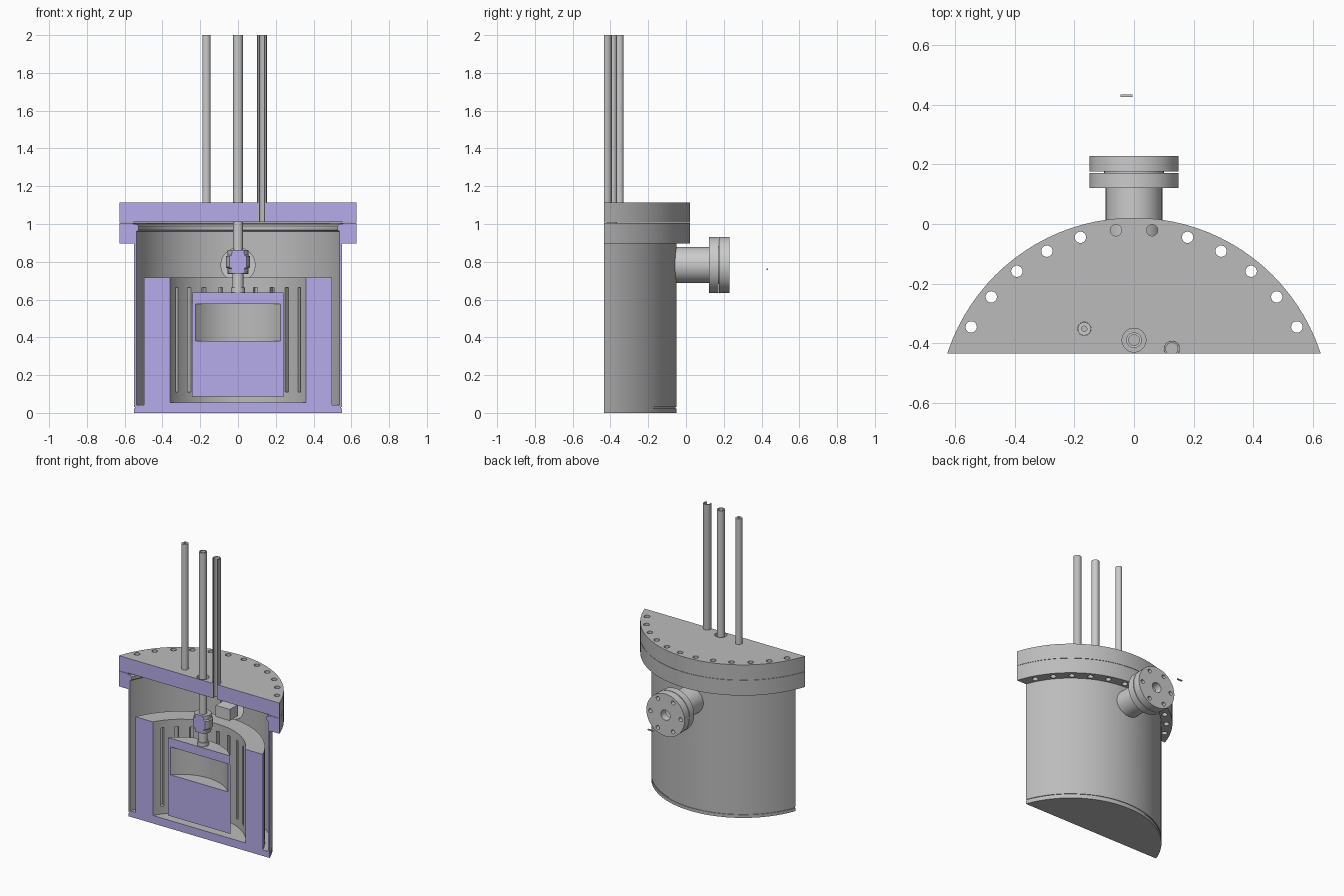
import bpy, bmesh, math
from mathutils import Matrix, Vector

if "Cube" in bpy.data.objects:
    bpy.data.objects.remove(bpy.data.objects["Cube"])

CUT_Y = -0.434          # section plane
AXIS = (0, -0.638)      # vessel axis
PORT_Z = 0.783

section_mat = bpy.data.materials.new("section_face")
section_mat.diffuse_color = (0.47, 0.41, 0.82, 1)
section_mat.use_nodes = True
section_mat.node_tree.nodes["Principled BSDF"].inputs["Base Color"].default_value = section_mat.diffuse_color
steel = bpy.data.materials.new("plain_grey")
steel.diffuse_color = (0.5, 0.5, 0.5, 1)
steel.use_nodes = True
steel.node_tree.nodes["Principled BSDF"].inputs["Base Color"].default_value = steel.diffuse_color


def finish(bm, name):
    bmesh.ops.recalc_face_normals(bm, faces=bm.faces)
    me = bpy.data.meshes.new(name)
    bm.to_mesh(me)
    bm.free()
    ob = bpy.data.objects.new(name, me)
    bpy.context.collection.objects.link(ob)
    return ob


def revolve(name, profile, at=(0, 0, 0), sideways=False, n=96):
    """Spin a closed (radius, height) profile about z, or about y if sideways."""
    bm = bmesh.new()
    m = Matrix.Translation(at)
    if sideways:
        m = m @ Matrix.Rotation(-math.pi / 2, 4, 'X')
    rings = []
    for r, h in profile:
        if r == 0:
            rings.append([bm.verts.new(m @ Vector((0, 0, h)))] * n)
        else:
            rings.append([bm.verts.new(m @ Vector((r * math.sin(2 * math.pi * i / n),
                                                   r * math.cos(2 * math.pi * i / n), h)))
                          for i in range(n)])
    for a, b in zip(rings, rings[1:] + rings[:1]):
        for i in range(n):
            j = (i + 1) % n
            vs = list(dict.fromkeys((a[i], a[j], b[j], b[i])))
            if len(vs) > 2:
                bm.faces.new(vs)
    return finish(bm, name)


def tube(name, ro, ri, z0, z1, at, **kw):
    return revolve(name, [(ri, z0), (ro, z0), (ro, z1), (ri, z1)], at, **kw)


def boxes(name, mats):
    bm = bmesh.new()
    for m in mats:
        bmesh.ops.create_cube(bm, size=1, matrix=m)
    return finish(bm, name)


def box(name, c, s):
    return boxes(name, [Matrix.Translation(c) @ Matrix.Diagonal((*s, 1))])


def rods(name, specs, sideways=False):
    """Drill cutters: (x, y, z, radius, length), centred."""
    bm = bmesh.new()
    for x, y, z, r, l in specs:
        m = Matrix.Translation((x, y, z))
        if sideways:
            m = m @ Matrix.Rotation(math.pi / 2, 4, 'X')
        bmesh.ops.create_cone(bm, cap_ends=True, segments=32, radius1=r, radius2=r,
                              depth=l, matrix=m)
    return finish(bm, name)


def cut(ob, *cutters):
    bpy.context.view_layer.objects.active = ob
    for c in cutters:
        c.hide_render = True
        md = ob.modifiers.new("cut", 'BOOLEAN')
        md.operation, md.solver, md.object = 'DIFFERENCE', 'EXACT', c
        bpy.ops.object.modifier_apply(modifier=md.name)


def section(ob, paint=True):
    """Slice away the front and colour the cut face."""
    cut(ob, slicer)
    me = ob.data
    me.materials.clear()
    me.materials.append(steel)
    me.materials.append(section_mat)
    for p in me.polygons:
        on_cut = abs(p.center.y - CUT_Y) < 1e-3 and abs(p.normal.y) > 0.99
        p.material_index = int(paint and on_cut)


slicer = box("section_cutter", (0, CUT_Y - 1, 1), (4, 2, 4))
ax = (*AXIS, 0)
PIPE, THIN, OPEN = (0, -0.39), (-0.167, -0.352), (0.127, -0.419)

# Cutters
bolt_cutter = rods("bolt_cutter", [
    (0.62 * math.sin(a), AXIS[1] + 0.62 * math.cos(a), 1, 0.019, 0.5)
    for a in (math.radians((k + 0.5) * 11.25) for k in range(-6, 6))])
lid_cutter = rods("lid_cutter", [(*PIPE, 1.06, 0.04, 0.4), (*OPEN, 1.06, 0.0265, 0.4),
                                 (*THIN, 1.06, 0.0225, 0.4)])
port_cutter = rods("port_cutter", [(0, -0.06, PORT_Z, 0.09, 0.2)], True)
slot_cutter = boxes("slot_cutter", [
    Matrix.Translation(ax) @ Matrix.Rotation(math.radians(k * 360 / 28), 4, 'Z')
    @ Matrix.Translation((0, 0.42, 0.387)) @ Matrix.Diagonal((0.022, 0.06, 0.555, 1))
    for k in range(-4, 5)])

# Lid
lid = revolve("lid", [(0, 1.01), (0.592, 1.01), (0.592, 1.007), (0.659, 1.007),
                      (0.659, 1.114), (0, 1.114)], ax)
cut(lid, bolt_cutter, lid_cutter)
section(lid)

# Vessel wall with bolting flange
shell = revolve("vessel_wall", [
    (0.576, 0.042), (0.588, 0.042), (0.588, 0.897), (0.659, 0.897), (0.659, 1.005),
    (0.592, 1.005), (0.592, 1.0), (0.576, 1.0), (0.566, 0.99), (0.566, 0.968), (0.576, 0.96)], ax)
cut(shell, bolt_cutter, port_cutter)
section(shell)

# Base with thick slotted liner
liner = revolve("base_and_liner", [
    (0, 0), (0.588, 0), (0.588, 0.022), (0.583, 0.022), (0.583, 0.032), (0.588, 0.032),
    (0.588, 0.042), (0.538, 0.042), (0.538, 0.717), (0.415, 0.717), (0.415, 0.056),
    (0, 0.056)], ax)
cut(liner, slot_cutter)
section(liner)

# Hanging inner container and its cover
section(revolve("inner_container", [(0, 0.088), (0.318, 0.088), (0.318, 0.577), (0.303, 0.577),
                                    (0.303, 0.38), (0, 0.38)], ax))
section(revolve("container_cover", [(0, 0.577), (0.316, 0.577), (0.316, 0.638), (0, 0.638)], ax))

# Centre pipe and coupling
pc = (*PIPE, 0)
tube("centre_pipe", 0.026, 0.018, 0.86, 2, pc, n=32)
revolve("lower_pipe", [(0, 0.638), (0.037, 0.638), (0.037, 0.665), (0.03, 0.665),
                       (0.03, 0.74), (0, 0.74)], pc, n=32)
section(revolve("pipe_coupling", [
    (0, 0.737), (0.052, 0.737), (0.056, 0.765), (0.064, 0.772), (0.064, 0.828),
    (0.056, 0.835), (0.054, 0.862), (0, 0.862)], pc, n=32))

# Other two tubes
tube("thin_tube", 0.022, 0.009, 1.008, 2, (*THIN, 0), n=32)
section(tube("open_tube", 0.026, 0.02, 1.01, 2, (*OPEN, 0), n=32), paint=False)

# Side port: neck, flange, gasket, blind flange
pz = (0, 0, PORT_Z)
tube("port_neck", 0.095, 0.09, -0.061, 0.122, pz, sideways=True, n=64)
port_flange = tube("port_flange", 0.149, 0.09, 0.121, 0.171, pz, sideways=True, n=64)
tube("port_gasket", 0.1, 0.09, 0.171, 0.176, pz, sideways=True, n=64)
blind = tube("port_cover", 0.149, 0.036, 0.176, 0.229, pz, sideways=True, n=64)
port_bolts = rods("port_bolt_cutter", [
    (0.118 * math.cos(a), 0.17, PORT_Z + 0.118 * math.sin(a), 0.014, 0.3)
    for a in (math.radians(60 * k) for k in range(6))], True)
cut(port_flange, port_bolts)
cut(blind, port_bolts)

# Small block inside the port mouth, loose bar behind
box("inner_block", (0, -0.125, 0.775), (0.11, 0.09, 0.08))
box("loose_bar", (-0.025, 0.43, 0.76), (0.04, 0.008, 0.008))

# Remove cutters, smooth curved faces
for ob in list(bpy.data.objects):
    if ob.hide_render:
        bpy.data.objects.remove(ob)
bpy.ops.object.select_all(action='SELECT')
bpy.context.view_layer.objects.active = lid
bpy.ops.object.shade_smooth_by_angle(angle=math.radians(30))
